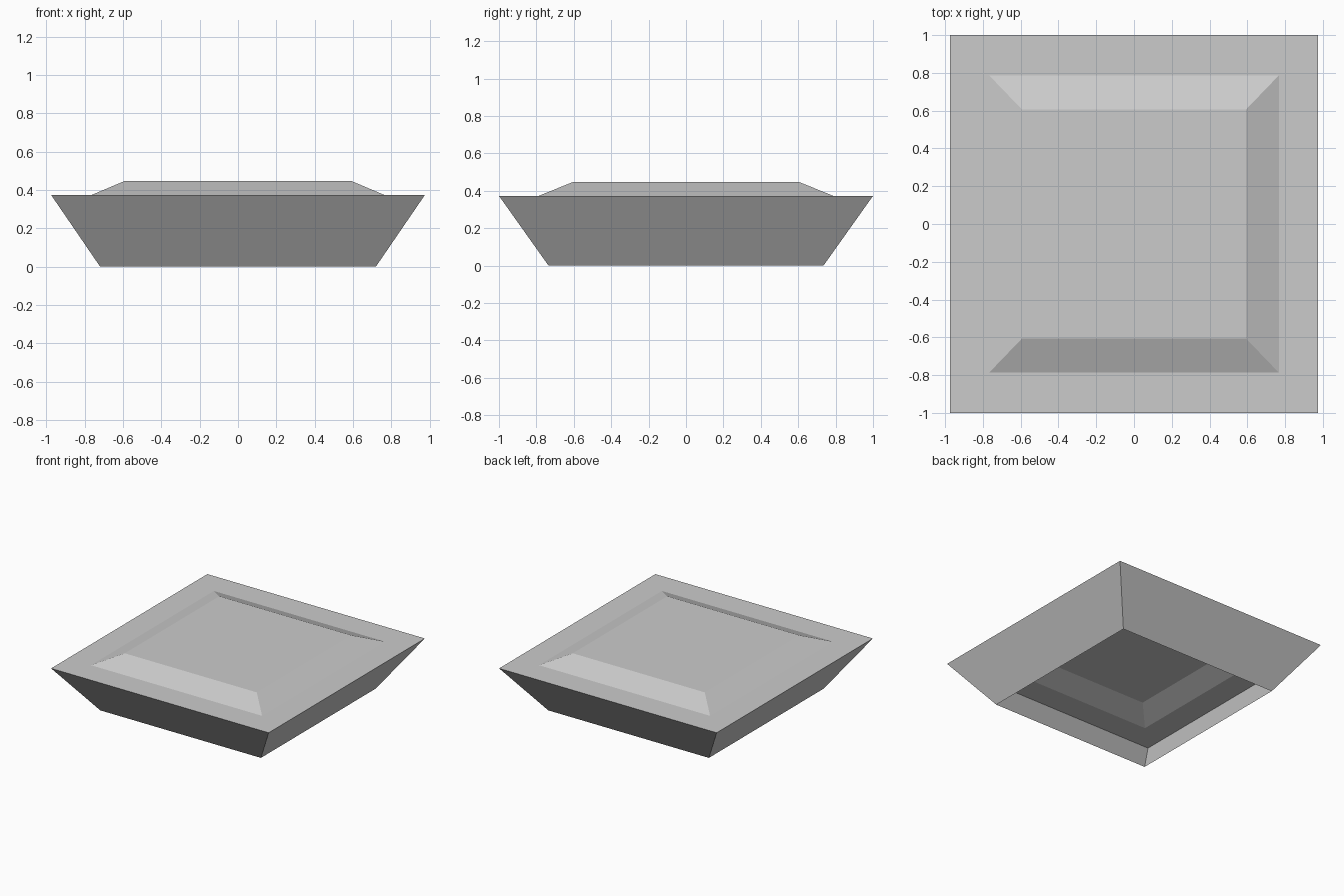
import bpy
import bmesh

cube = bpy.data.objects.get("Cube")
if cube:
    bpy.data.objects.remove(cube, do_unlink=True)

grey = bpy.data.materials.new("plain grey")
grey.use_nodes = True
colour = (0.6, 0.6, 0.6, 1)
grey.diffuse_color = colour
grey.node_tree.nodes["Principled BSDF"].inputs["Base Color"].default_value = colour

# Rectangular rings from the open foot up to the raised panel: half x, half y, z
RINGS = [
    (0.72, 0.735, 0.0),
    (0.975, 1.0, 0.373),
    (0.767, 0.787, 0.373),
    (0.592, 0.605, 0.447),
]
CORNERS = [(-1, -1), (1, -1), (1, 1), (-1, 1)]


def stepped_shell(name, rings):
    """Skin neighbouring rings, cap the last and leave the first open."""
    bm = bmesh.new()
    loops = [[bm.verts.new((x * hx, y * hy, z)) for x, y in CORNERS]
             for hx, hy, z in rings]
    for low, high in zip(loops, loops[1:]):
        for i in range(4):
            j = (i + 1) % 4
            bm.faces.new((low[i], low[j], high[j], high[i]))
    bm.faces.new(loops[-1])
    mesh = bpy.data.meshes.new(name)
    bm.to_mesh(mesh)
    bm.free()
    mesh.materials.append(grey)
    obj = bpy.data.objects.new(name, mesh)
    bpy.context.collection.objects.link(obj)
    return obj


# Hollow tapered tray with a flat rim and a bevelled raised panel
stepped_shell("tapered_tray", RINGS)
